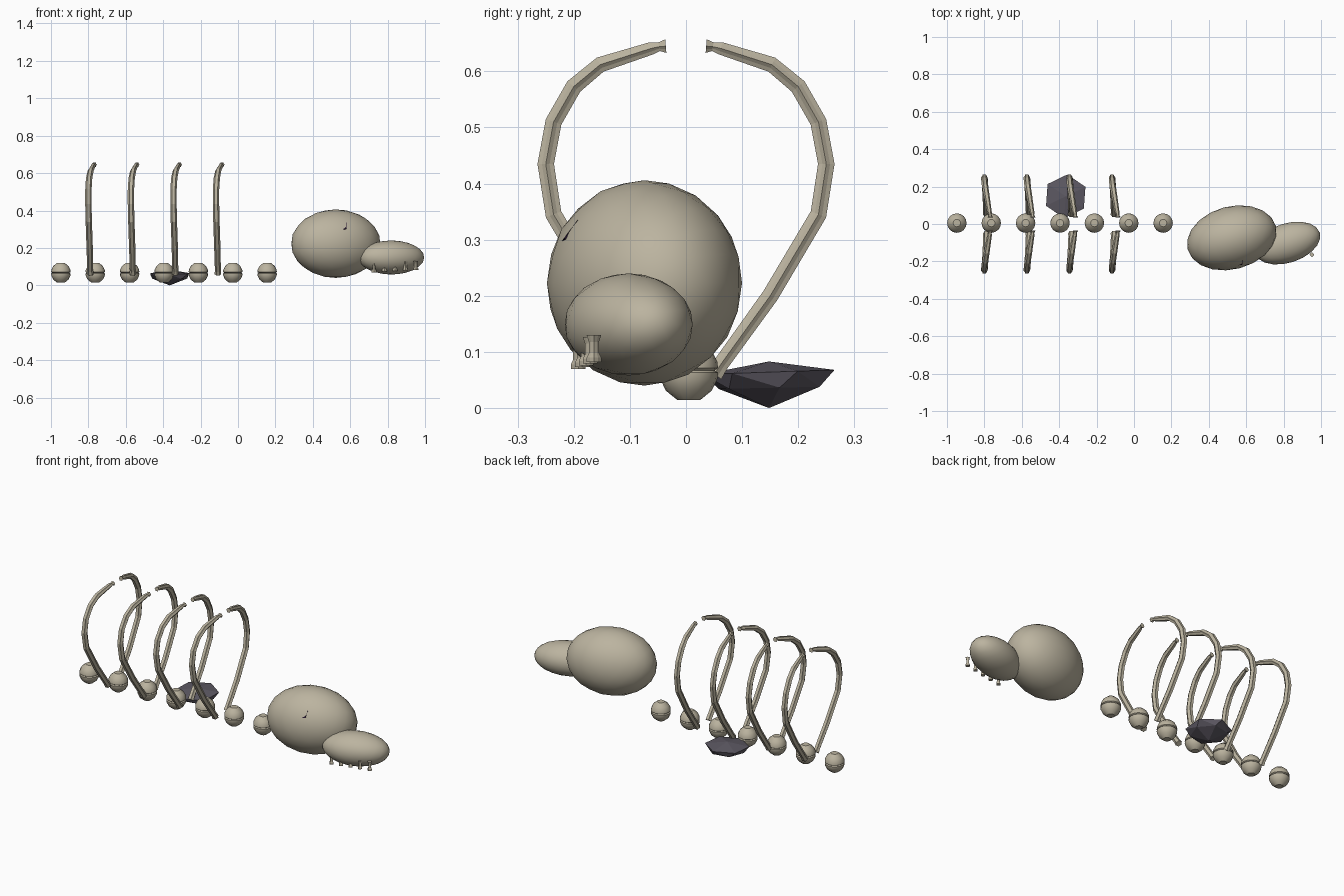
import bpy, bmesh, math
from mathutils import Vector, Matrix

cube = bpy.data.objects.get("Cube")
if cube:
    bpy.data.objects.remove(cube, do_unlink=True)


def material(name, rgb):
    m = bpy.data.materials.new(name)
    m.use_nodes = True
    m.diffuse_color = (*rgb, 1)
    m.node_tree.nodes["Principled BSDF"].inputs["Base Color"].default_value = (*rgb, 1)
    return m


BONE = material("bone", (0.50, 0.455, 0.35))
SOCKET = material("dark socket", (0.016, 0.006, 0.024))
STONE = material("grey stone", (0.11, 0.10, 0.125))


def finish(name, bm, mat, smooth=None):
    bmesh.ops.recalc_face_normals(bm, faces=bm.faces)
    mesh = bpy.data.meshes.new(name)
    bm.to_mesh(mesh)
    bm.free()
    mesh.materials.append(mat)
    obj = bpy.data.objects.new(name, mesh)
    bpy.context.collection.objects.link(obj)
    if smooth:
        bpy.ops.object.select_all(action='DESELECT')
        obj.select_set(True)
        bpy.context.view_layer.objects.active = obj
        bpy.ops.object.shade_smooth_by_angle(angle=math.radians(smooth))
    return obj


def skin(bm, rings):
    """Join rings of equal size into a capped tube."""
    loops = [[bm.verts.new(p) for p in ring] for ring in rings]
    n = len(loops[0])
    for a, b in zip(loops, loops[1:]):
        for i in range(n):
            j = (i + 1) % n
            bm.faces.new((a[i], a[j], b[j], b[i]))
    bm.faces.new(loops[0])
    bm.faces.new(loops[-1])


def bone_shaft(name, path, radii, sides=12, flute=0.8):
    """Sweep a fluted section along a path, with x as one section axis."""
    pts = [Vector(p) for p in path]
    side = Vector((1, 0, 0))
    rings = []
    for k, p in enumerate(pts):
        tangent = pts[min(k + 1, len(pts) - 1)] - pts[max(k - 1, 0)]
        up = tangent.cross(side).normalized()
        ring = []
        for i in range(sides):
            a = math.tau * i / sides
            r = radii[k] * (flute if i % 2 else 1)
            ring.append(p + side * r * math.cos(a) + up * r * math.sin(a))
        rings.append(ring)
    bm = bmesh.new()
    skin(bm, rings)
    return finish(name, bm, BONE)


def ellipsoid(name, centre, semi, turn):
    bm = bmesh.new()
    bmesh.ops.create_icosphere(bm, subdivisions=3, radius=1)
    bm.transform(Matrix.Translation(centre) @ Matrix.Rotation(math.radians(turn), 4, 'Z')
                 @ Matrix.Diagonal((*semi, 1)))
    return finish(name, bm, BONE, 40)


# Skull and muzzle
ellipsoid("cranium", (0.523, -0.074, 0.223), (0.244, 0.168, 0.183), 15)
ellipsoid("muzzle", (0.82, -0.102, 0.149), (0.182, 0.105, 0.091), 18)

# Eye socket: a thin ragged plate lying on the cranium
bm = bmesh.new()
normal = Vector((0.0, -0.8, 0.6)).normalized()
across = Vector((1, 0, 0))
up = normal.cross(across)
rings = []
for depth in (-0.006, 0.003):
    ring = []
    for i in range(10):
        a = math.tau * i / 10
        r = 0.034 if i % 2 else 0.027
        ring.append(Vector((0.552, -0.203, 0.317)) + normal * depth
                    + across * r * math.cos(a) + up * r * math.sin(a))
    rings.append(ring)
skin(bm, rings)
finish("eye_socket", bm, SOCKET)

# Teeth along the near edge of the muzzle
for i in range(5):
    x, y = 0.727 + 0.056 * i, -0.192 + 0.007 * i
    z = 0.07 + 0.003 * i
    bone_shaft(f"tooth_{i + 1}", [(x, y, z + h) for h in (0, 0.008, 0.016, 0.036, 0.048)],
               [0.013, 0.013, 0.009, 0.009, 0.013], sides=8)

# Vertebrae: balls with a shallow groove round the middle
for i in range(7):
    profile = [(0.02, -0.053), (0.041, -0.036), (0.051, -0.015), (0.052, -0.004),
               (0.046, 0), (0.052, 0.004), (0.051, 0.015), (0.041, 0.036), (0.02, 0.053)]
    bm = bmesh.new()
    skin(bm, [[(-0.947 + 0.1838 * i + r * math.cos(math.tau * k / 16),
                0.005 + r * math.sin(math.tau * k / 16), 0.067 + z)
               for k in range(16)] for r, z in profile])
    finish(f"vertebra_{i + 1}", bm, BONE, 35)

# Ribs: four mirrored pairs of arched shafts (x offset, y, z, radius)
RIB = [(0.01, 0.05, 0.06, 0.018), (0.01, 0.062, 0.078, 0.016), (0.007, 0.15, 0.2, 0.017),
       (0.002, 0.236, 0.345, 0.017), (0, 0.25, 0.435, 0.017), (0, 0.236, 0.51, 0.017),
       (0.004, 0.2, 0.573, 0.017), (0.012, 0.153, 0.612, 0.016), (0.027, 0.062, 0.641, 0.013),
       (0.03, 0.048, 0.644, 0.009), (0.032, 0.036, 0.645, 0.014)]
for i in range(4):
    for label, s in (("left", 1), ("right", -1)):
        bone_shaft(f"rib_{i + 1}_{label}",
                   [(-0.80 + 0.2275 * i + dx, s * y, z) for dx, y, z, r in RIB],
                   [p[3] for p in RIB])

# Rock: a squat faceted stone with its point downward
bm = bmesh.new()
centre = Vector((-0.365, 0.148, 0))


def rock_ring(radius, z, phase, tilt):
    ring = []
    for i in range(6):
        a = math.tau * i / 6 + phase
        ring.append(bm.verts.new(centre + Vector((radius * math.cos(a), radius * math.sin(a),
                                                  z + tilt * math.sin(a)))))
    return ring


low = rock_ring(0.095, 0.036, 0.2, 0.002)
high = rock_ring(0.117, 0.064, 0.45, 0.004)
tip = bm.verts.new(centre + Vector((0, 0, 0)))
top = bm.verts.new(centre + Vector((0, 0, 0.083)))
for i in range(6):
    j = (i + 1) % 6
    bm.faces.new((tip, low[j], low[i]))
    bm.faces.new((low[i], low[j], high[i]))
    bm.faces.new((low[j], high[j], high[i]))
    bm.faces.new((high[i], high[j], top))
finish("rock", bm, STONE)
